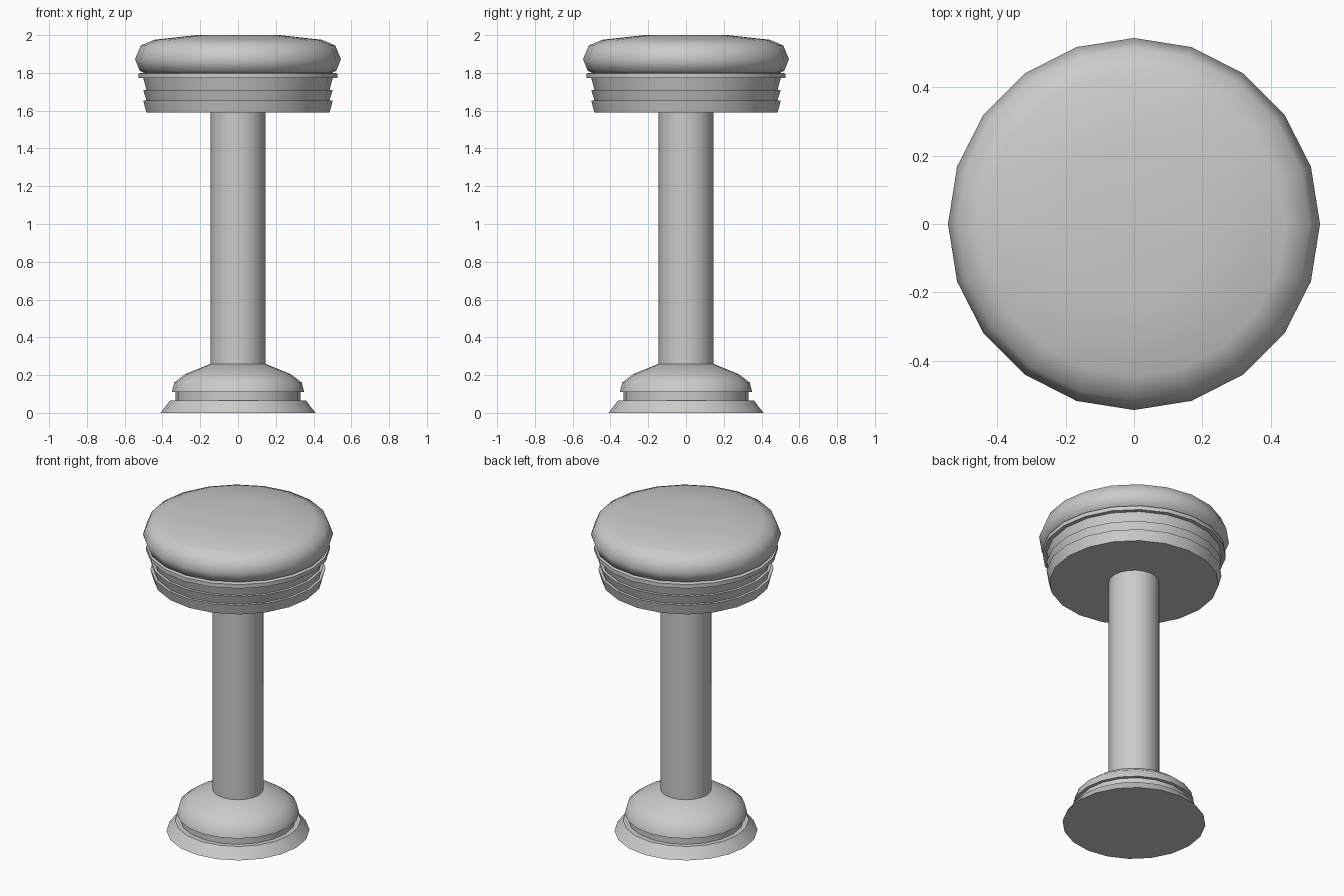
import bpy, bmesh, math

SIDES = 20

cube = bpy.data.objects.get("Cube")
if cube:
    bpy.data.objects.remove(cube, do_unlink=True)

grey = bpy.data.materials.new("plain_grey")
grey.use_nodes = True
colour = (0.6, 0.6, 0.6, 1)
grey.diffuse_color = colour
grey.node_tree.nodes["Principled BSDF"].inputs["Base Color"].default_value = colour


def lathe(name, profile, sharp=35, closed=False):
    """Turn a profile of (radius, height) points, bottom to top, around z."""
    bm = bmesh.new()
    rings = []
    for r, z in profile:
        rings.append([bm.verts.new((r * math.cos(math.tau * i / SIDES),
                                    r * math.sin(math.tau * i / SIDES), z))
                      for i in range(SIDES)])
    pairs = list(zip(rings, rings[1:]))
    if closed:
        pairs.append((rings[-1], rings[0]))
    else:
        bm.faces.new(rings[0][::-1])
        bm.faces.new(rings[-1])
    for low, high in pairs:
        for i in range(SIDES):
            j = (i + 1) % SIDES
            bm.faces.new((low[i], low[j], high[j], high[i]))
    bmesh.ops.recalc_face_normals(bm, faces=bm.faces)
    mesh = bpy.data.meshes.new(name)
    bm.to_mesh(mesh)
    bm.free()
    mesh.materials.append(grey)
    obj = bpy.data.objects.new(name, mesh)
    bpy.context.collection.objects.link(obj)
    bpy.ops.object.select_all(action='DESELECT')
    obj.select_set(True)
    bpy.context.view_layer.objects.active = obj
    bpy.ops.object.shade_smooth_by_angle(angle=math.radians(sharp))
    return obj


# Floor flange, recessed neck and domed foot
lathe("base_flange", [(0.41, 0), (0.36, 0.065)])
lathe("base_neck", [(0.33, 0.065), (0.33, 0.115)])
lathe("base_dome", [(0.35, 0.11), (0.338, 0.16), (0.28, 0.205), (0.145, 0.26)], 50)

# Pedestal
lathe("column", [(0.145, 0.255), (0.145, 1.6)])

# Three tapered bands below the seat
for i, (low, high) in enumerate([(1.59, 1.655), (1.655, 1.71), (1.71, 1.775)]):
    lathe(f"seat_band_{i + 1}", [(0.485, low), (0.502, high)])

# Trim ring and cushion
lathe("trim_ring", [(0.49, 1.772), (0.526, 1.772), (0.526, 1.797), (0.49, 1.803)], closed=True)
lathe("seat_cushion", [(0.48, 1.795), (0.52, 1.81), (0.545, 1.873), (0.515, 1.945),
                       (0.445, 1.975), (0.22, 2.0)], 65)
